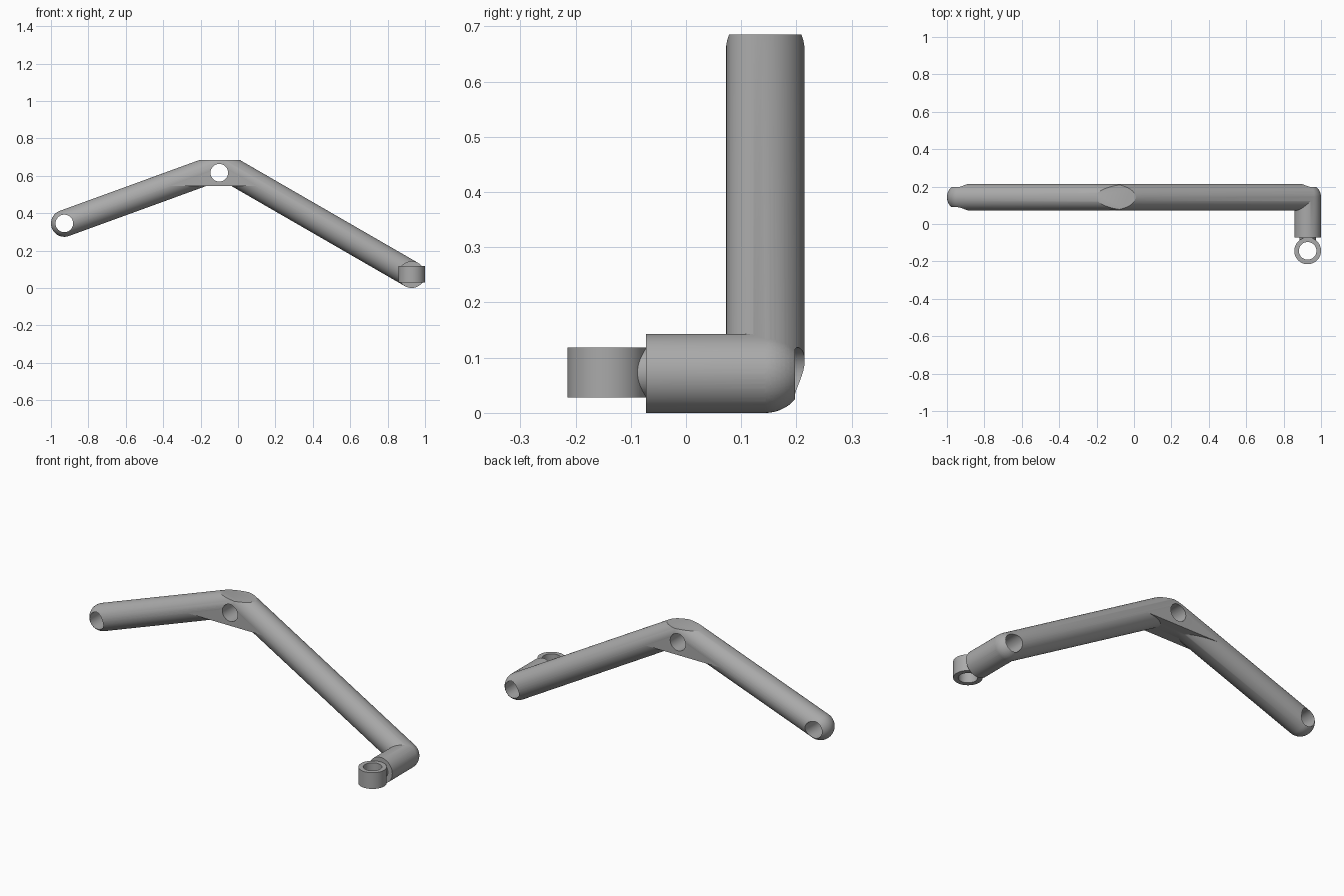
import bpy, bmesh, math
from mathutils import Vector

if "Cube" in bpy.data.objects:
    bpy.data.objects.remove(bpy.data.objects["Cube"])

R = 0.0715      # tube radius
H = 0.047       # bore radius
YC = 0.1435     # centre line of the arm in y
SEG = 64

metal = bpy.data.materials.new("grey_metal")
metal.diffuse_color = (0.40, 0.40, 0.40, 1)
metal.use_nodes = True
metal.node_tree.nodes["Principled BSDF"].inputs["Base Color"].default_value = metal.diffuse_color


def make(name, bm):
    bmesh.ops.recalc_face_normals(bm, faces=bm.faces)
    me = bpy.data.meshes.new(name)
    bm.to_mesh(me)
    bm.free()
    me.materials.append(metal)
    ob = bpy.data.objects.new(name, me)
    bpy.context.collection.objects.link(ob)
    return ob


def loft(name, rings):
    """Skin rings given as (centre, u, v) and cap both ends."""
    bm = bmesh.new()
    loops = []
    for c, u, v in rings:
        loops.append([bm.verts.new(c + u * math.cos(2 * math.pi * i / SEG) + v * math.sin(2 * math.pi * i / SEG))
                      for i in range(SEG)])
    for a, b in zip(loops, loops[1:]):
        for i in range(SEG):
            j = (i + 1) % SEG
            bm.faces.new((a[i], a[j], b[j], b[i]))
    bm.faces.new(loops[0])
    bm.faces.new(loops[-1])
    return make(name, bm)


def dome(c, out, u, v, n=12):
    """Rings of a round end, from the equator outwards along 'out'."""
    rings = []
    for k in range(n):
        t = math.pi / 2 * k / n
        rings.append((c + out * R * math.sin(t), u * R * math.cos(t), v * R * math.cos(t)))
    t = math.radians(89)
    rings.append((c + out * R * math.sin(t), u * R * math.cos(t), v * R * math.cos(t)))
    return rings


def cylinder(name, p, q, r):
    p, q = Vector(p), Vector(q)
    d = (q - p).normalized()
    u = d.orthogonal().normalized()
    v = d.cross(u)
    return loft(name, [(p, u * r, v * r), (q, u * r, v * r)])


def prism(name, pts, y0, y1):
    bm = bmesh.new()
    f = bm.faces.new([bm.verts.new((x, y0, z)) for x, z in pts])
    g = bmesh.ops.extrude_face_region(bm, geom=[f])
    bmesh.ops.translate(bm, vec=(0, y1 - y0, 0), verts=[e for e in g["geom"] if isinstance(e, bmesh.types.BMVert)])
    return make(name, bm)


def boolean(ob, other, op):
    m = ob.modifiers.new("bool", "BOOLEAN")
    m.operation, m.solver, m.object = op, "EXACT", other
    other.hide_render = True
    dg = bpy.context.evaluated_depsgraph_get()
    dg.update()
    me = bpy.data.meshes.new_from_object(ob.evaluated_get(dg))
    ob.modifiers.clear()
    ob.data = me
    bpy.data.objects.remove(other)


# Bent arm: two straight tubes mitred at the apex, with round ends
left = Vector((-0.9285, YC, 0.345))
apex = Vector((-0.0805, YC, 0.6537))
right = Vector((0.9285, YC, R))
Y = Vector((0, 1, 0))
d1 = (apex - left).normalized()
d2 = (right - apex).normalized()
n1, n2 = d1.cross(Y) * -1, d2.cross(Y) * -1
nm = (n1 + n2).normalized()
rings = dome(left, -d1, Y, n1)[::-1]
rings.append((apex, Y * R, nm * R / nm.dot(n1)))
rings += dome(right, d2, Y, n2)
arm = loft("bent_arm", rings)

# Flat-bottomed gusset under the apex, flat cut on top
xl = left.x + (0.545 - left.z) * d1.x / d1.z
xr = right.x + (0.545 - right.z) * d2.x / d2.z
boolean(arm, prism("gusset", [(xl, 0.545), (xr, 0.545), (apex.x, apex.z)],
                   YC - R + 0.0003, YC + R - 0.0003), "UNION")
boolean(arm, prism("top_cut", [(-0.4, 0.685), (0.3, 0.685), (0.3, 0.9), (-0.4, 0.9)], -0.1, 0.4), "DIFFERENCE")

# Short forward tube at the lower end
X, Z = Vector((1, 0, 0)), Vector((0, 0, 1))
stub = loft("elbow_stub", [(Vector((right.x, -0.072, R)), X * R, Z * R)] + dome(right, Y, X, Z))
boolean(arm, stub, "UNION")

# Bores: through at the far end and apex, blind at the elbow
for x, z, y0 in ((left.x, left.z, -0.1), (-0.1, 0.616, -0.1), (right.x, R, YC - R)):
    boolean(arm, cylinder("bore", (x, y0, z), (x, 0.4, z), H), "DIFFERENCE")

# Ring eye with its neck
eye = cylinder("ring_eye", (right.x, -YC, 0.028), (right.x, -YC, 0.118), R)
boolean(eye, cylinder("neck", (right.x, -YC, 0.073), (right.x, -0.04, 0.073), 0.0448), "UNION")
boolean(eye, cylinder("eye_bore", (right.x, -YC, -0.1), (right.x, -YC, 0.3), H), "DIFFERENCE")

# Smooth shading with crisp edges
for ob in (arm, eye):
    bpy.ops.object.select_all(action="DESELECT")
    ob.select_set(True)
    bpy.context.view_layer.objects.active = ob
    bpy.ops.object.shade_smooth_by_angle(angle=math.radians(25))
